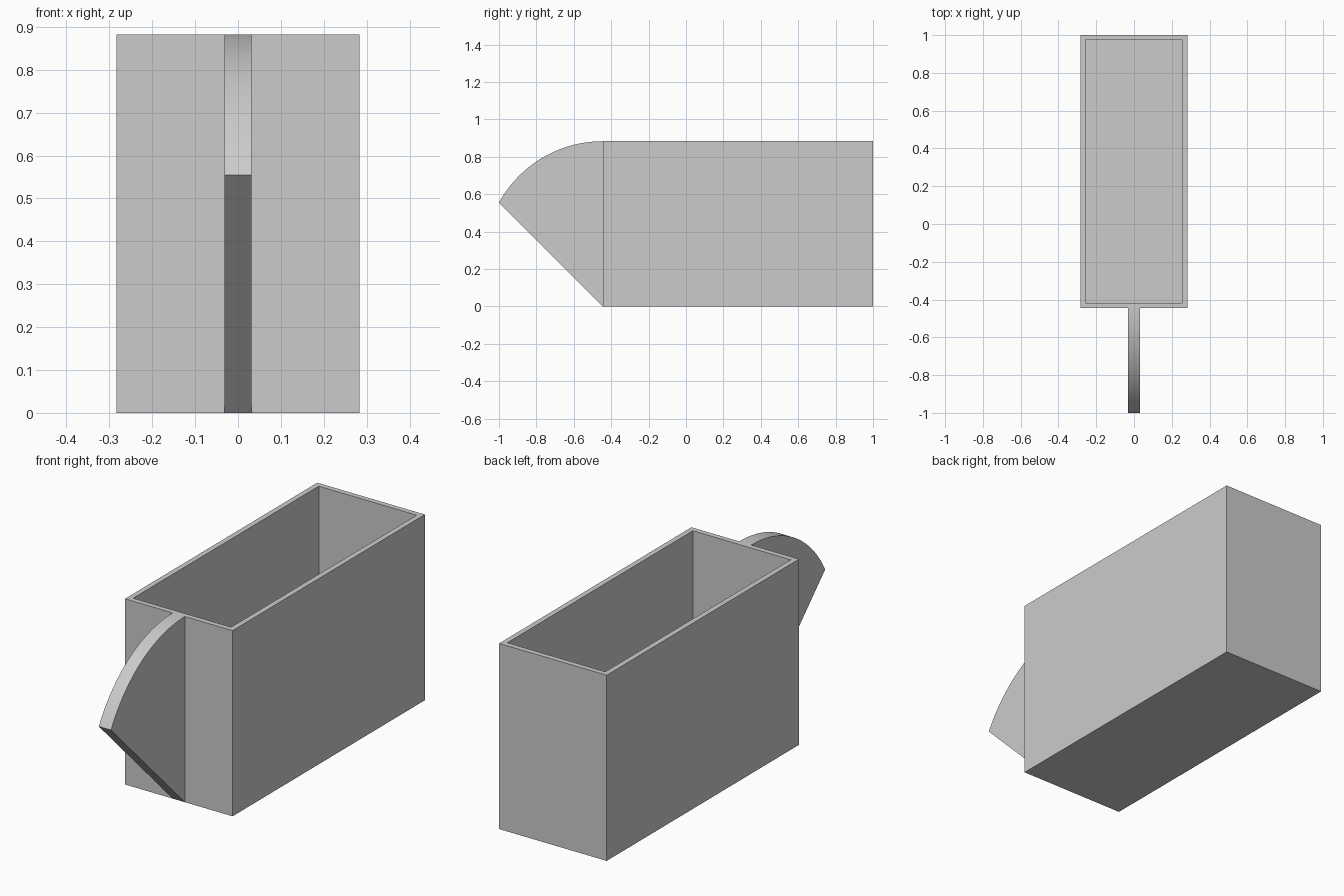
import bpy, bmesh, math

cube = bpy.data.objects.get("Cube")
if cube:
    bpy.data.objects.remove(cube, do_unlink=True)

GREY = (0.6, 0.6, 0.6, 1)
mat = bpy.data.materials.new("plain grey")
mat.use_nodes = True
mat.diffuse_color = GREY
mat.node_tree.nodes["Principled BSDF"].inputs["Base Color"].default_value = GREY

HALF_W, FRONT, BACK, HEIGHT, WALL = 0.283, -0.445, 1.0, 0.883, 0.036
FIN_HALF, TIP_Z = 0.032, 0.555


def finish(name, bm):
    bmesh.ops.recalc_face_normals(bm, faces=bm.faces)
    mesh = bpy.data.meshes.new(name)
    bm.to_mesh(mesh)
    bm.free()
    mesh.materials.append(mat)
    obj = bpy.data.objects.new(name, mesh)
    bpy.context.collection.objects.link(obj)
    return obj


# Open box: inset the top face to make the rim, then sink it to make the cavity
bm = bmesh.new()
bmesh.ops.create_cube(bm, size=1)
for v in bm.verts:
    v.co.x *= 2 * HALF_W
    v.co.y = BACK if v.co.y > 0 else FRONT
    v.co.z = HEIGHT if v.co.z > 0 else 0
top = max(bm.faces, key=lambda f: f.calc_center_median().z)
bmesh.ops.inset_region(bm, faces=[top], thickness=WALL)
cavity = bmesh.ops.extrude_discrete_faces(bm, faces=[top])["faces"][0]
for v in cavity.verts:
    v.co.z = WALL
finish("open_box", bm)

# Front fin: sloped underside and an arc that meets the box rim level
reach, rise = FRONT + 1, HEIGHT - TIP_Z
radius = (reach ** 2 + rise ** 2) / (2 * rise)
sweep = math.asin(reach / radius)
STEPS = 32
profile = [(FRONT, 0)]
for i in range(STEPS + 1):
    a = sweep * (1 - i / STEPS)
    profile.append((FRONT - radius * math.sin(a), HEIGHT - radius * (1 - math.cos(a))))
bm = bmesh.new()
side = bm.faces.new([bm.verts.new((-FIN_HALF, y, z)) for y, z in profile])
moved = bmesh.ops.extrude_face_region(bm, geom=[side])["geom"]
bmesh.ops.translate(bm, vec=(2 * FIN_HALF, 0, 0),
                    verts=[g for g in moved if isinstance(g, bmesh.types.BMVert)])
fin = finish("front_fin", bm)
bpy.ops.object.select_all(action="DESELECT")
fin.select_set(True)
bpy.context.view_layer.objects.active = fin
bpy.ops.object.shade_smooth_by_angle(angle=math.radians(30))
